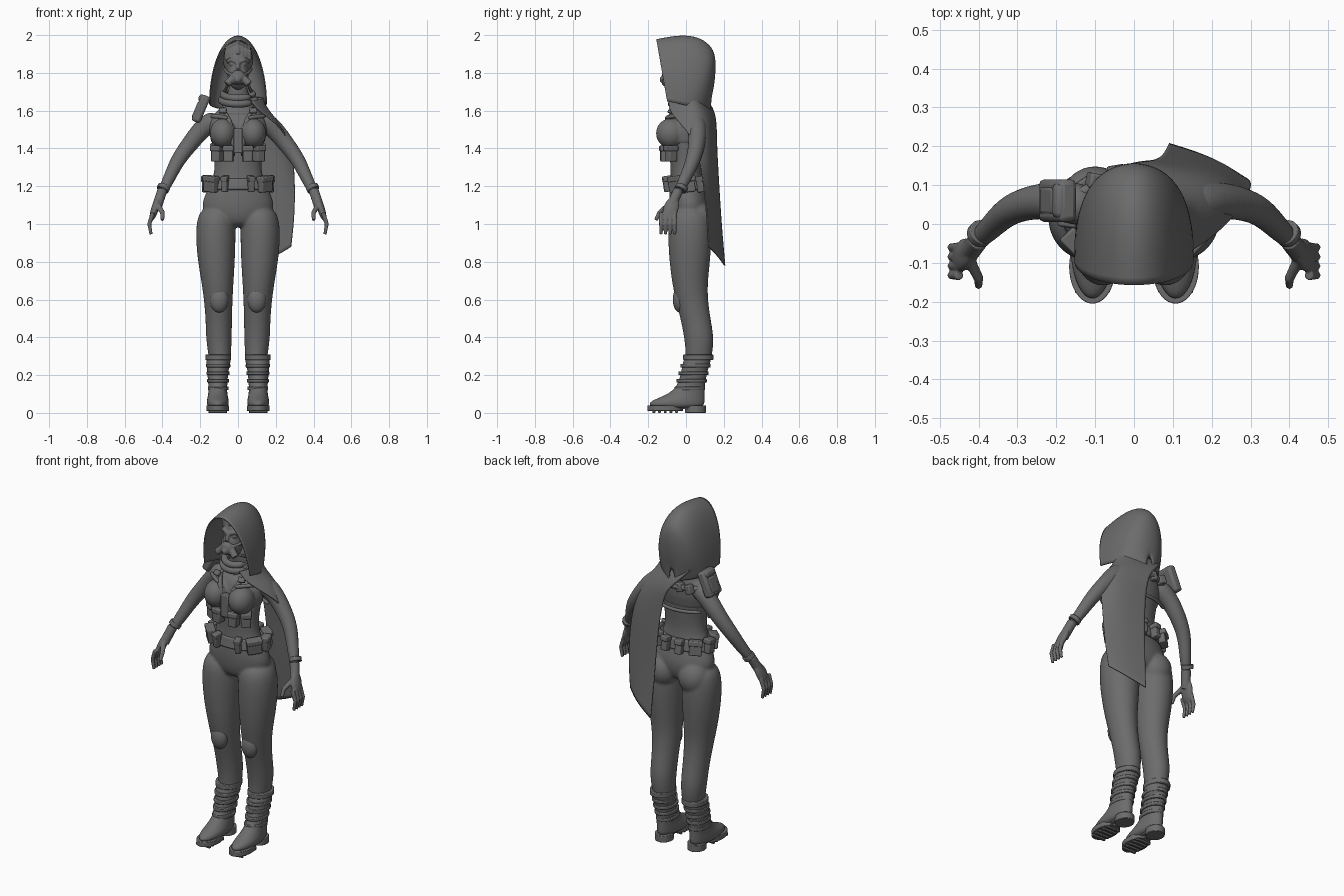
import bpy, bmesh, math
from mathutils import Vector, Matrix, Euler

if "Cube" in bpy.data.objects:
    bpy.data.objects.remove(bpy.data.objects["Cube"])

grey = bpy.data.materials.new("plain_grey")
grey.use_nodes = True
grey.diffuse_color = (.15, .15, .15, 1)
grey.node_tree.nodes["Principled BSDF"].inputs["Base Color"].default_value = grey.diffuse_color


def skin(bm, rings):
    """Join rings of vertices with quads and cap both ends."""
    count = len(rings[0])
    for low, high in zip(rings, rings[1:]):
        for i in range(count):
            following = (i + 1) % count
            bm.faces.new((low[i], low[following], high[following], high[i]))
    bm.faces.new(rings[0])
    bm.faces.new(rings[-1])


def ring(bm, centre, across, along, sides):
    angles = [math.tau * i / sides for i in range(sides)]
    return [bm.verts.new(centre + across * math.cos(angle) + along * math.sin(angle)) for angle in angles]


def loft(bm, sections, x=0, sides=20):
    """Stack level ellipses given as height, depth position, half width, half depth."""
    skin(bm, [ring(bm, Vector((x, y, z)), Vector((half_width, 0, 0)), Vector((0, half_depth, 0)), sides)
              for z, y, half_width, half_depth in sections])


def band(bm, x, y, z, half_width, half_depth, height):
    """Flat elliptical hoop standing on height z."""
    loft(bm, [(z, y, half_width, half_depth), (z + height, y, half_width, half_depth)], x, sides=40)


def tube(bm, path, start, end=None, side=1, sides=12):
    """Sweep a circle along a path, tapering from the start to the end radius."""
    end = end or start
    points = [Vector((x * side, y, z)) for x, y, z in path]
    last = len(points) - 1
    rings = []
    for i, point in enumerate(points):
        tangent = (points[min(i + 1, last)] - points[max(i - 1, 0)]).normalized()
        helper = Vector((0, 1, 0)) if abs(tangent.y) < .8 else Vector((1, 0, 0))
        across = tangent.cross(helper).normalized()
        radius = start + (end - start) * i / last
        rings.append(ring(bm, point, across * radius, tangent.cross(across) * radius, sides))
    skin(bm, rings)


def blob(bm, centre, size, turn=(0, 0, 0)):
    placement = Matrix.LocRotScale(Vector(centre), Euler(turn), Vector(size))
    bmesh.ops.create_uvsphere(bm, u_segments=24, v_segments=16, radius=1, matrix=placement)


def box(bm, centre, size, turn=(0, 0, 0)):
    placement = Matrix.LocRotScale(Vector(centre), Euler(turn), Vector(size))
    bmesh.ops.create_cube(bm, size=1, matrix=placement)


def sheet(bm, rows):
    grid = [[bm.verts.new(point) for point in row] for row in rows]
    for upper, lower in zip(grid, grid[1:]):
        for i in range(len(upper) - 1):
            bm.faces.new((upper[i], upper[i + 1], lower[i + 1], lower[i]))


def finish(bm, name, subdivide=0, voxel=0, mirror=False, bevel=0, thickness=0):
    """Turn the mesh into an object with its modifiers and shading."""
    bmesh.ops.recalc_face_normals(bm, faces=bm.faces)
    mesh = bpy.data.meshes.new(name)
    bm.to_mesh(mesh)
    bm.free()
    mesh.materials.append(grey)
    part = bpy.data.objects.new(name, mesh)
    bpy.context.collection.objects.link(part)
    if mirror:
        part.modifiers.new("mirror", 'MIRROR')
    if bevel:
        modifier = part.modifiers.new("bevel", 'BEVEL')
        modifier.width, modifier.segments = bevel, 2
    if subdivide:
        modifier = part.modifiers.new("subdivide", 'SUBSURF')
        modifier.levels = modifier.render_levels = subdivide
        modifier.boundary_smooth = 'PRESERVE_CORNERS'
    if voxel:
        modifier = part.modifiers.new("merge", 'REMESH')
        modifier.mode, modifier.voxel_size, modifier.use_smooth_shade = 'VOXEL', voxel, True
        modifier = part.modifiers.new("relax", 'SMOOTH')
        modifier.factor, modifier.iterations = .5, 6
    if thickness:
        modifier = part.modifiers.new("thickness", 'SOLIDIFY')
        modifier.thickness, modifier.offset = thickness, 0
    if subdivide or voxel:
        mesh.shade_smooth()
    else:
        bpy.ops.object.select_all(action='DESELECT')
        part.select_set(True)
        bpy.context.view_layer.objects.active = part
        bpy.ops.object.shade_smooth_by_angle(angle=math.radians(35))


# Body: torso, legs, seat and arms merged into one skin
bm = bmesh.new()
loft(bm, [(.98, .02, .09, .07), (1.03, .02, .17, .1), (1.1, .02, .2, .11), (1.17, .01, .17, .1),
          (1.27, 0, .12, .08), (1.38, 0, .13, .09), (1.5, .01, .15, .09), (1.57, .03, .14, .08),
          (1.61, .04, .1, .06), (1.65, .03, .06, .05), (1.76, .01, .05, .05)])
leg = [(1.1, .02, .09, .1), (.98, .02, .11, .12), (.8, .02, .1, .11), (.65, .02, .08, .09),
       (.5, .05, .07, .08), (.4, .07, .07, .08), (.3, .07, .06, .07), (.2, .05, .05, .06)]
arm = [(.1, .04, 1.56), (.18, .06, 1.52), (.25, .06, 1.43), (.32, .04, 1.34), (.36, 0, 1.25), (.41, -.05, 1.15)]
for side in (1, -1):
    # each leg ring sits further out the wider it is, so the inner gap stays narrow
    rings = [ring(bm, Vector((side * (.07 + .45 * width), y, z)), Vector((width, 0, 0)), Vector((0, depth, 0)), 20)
             for z, y, width, depth in leg]
    skin(bm, rings)
    blob(bm, centre=(.1 * side, .06, 1.02), size=(.09, .09, .1))
    tube(bm, arm, start=.06, end=.027, side=side, sides=16)
finish(bm, "body", subdivide=2, voxel=.008)

# Hands with four fingers and a thumb
bm = bmesh.new()
for side in (1, -1):
    tube(bm, [(.4, -.04, 1.18), (.43, -.08, 1.09)], start=.027, side=side)
    blob(bm, centre=(.44 * side, -.08, 1.08), size=(.02, .04, .07), turn=(-.3, -.3 * side, 0))
    for finger in range(4):
        y = -.06 - .024 * finger
        tube(bm, [(.45, y, 1.06), (.47, y, 1), (.46, y, .945)], start=.013, end=.009, side=side)
    tube(bm, [(.43, -.08, 1.11), (.4, -.14, 1.06), (.4, -.16, 1.02)], start=.016, end=.01, side=side)
finish(bm, "hands", voxel=.004)

# Glove cuffs
bm = bmesh.new()
tube(bm, [(.39, -.02, 1.2), (.4, -.03, 1.18)], start=.034, sides=24)
finish(bm, "glove_cuffs", mirror=True, bevel=.003)

# Cropped vest over the chest
bm = bmesh.new()
loft(bm, [(1.37, 0, .14, .09), (1.5, .01, .16, .1), (1.56, .02, .15, .09), (1.6, .03, .11, .07)])
for side in (1, -1):
    blob(bm, centre=(.08 * side, -.08, 1.48), size=(.07, .08, .08))
finish(bm, "vest", subdivide=1, voxel=.007)

# Chest harness straps and buckles
bm = bmesh.new()
tube(bm, [(.08, 0, 1.62), (.07, -.08, 1.59), (.03, -.12, 1.52), (.02, -.11, 1.35)], start=.015)
tube(bm, [(.15, -.04, 1.57), (.1, -.08, 1.57), (.05, -.11, 1.56)], start=.012)
finish(bm, "harness_straps", subdivide=1, mirror=True)
bm = bmesh.new()
box(bm, centre=(0, -.11, 1.44), size=(.05, .04, .13))
for side in (1, -1):
    box(bm, centre=(.08 * side, -.08, 1.6), size=(.04, .02, .03), turn=(-.6, 0, .3 * side))
finish(bm, "harness_buckles", bevel=.005)

# Rib pouches with flaps
bm = bmesh.new()
for x, y, turn in ((.05, -.11, .1), (.11, -.08, .6)):
    box(bm, centre=(x, y, 1.37), size=(.05, .05, .08), turn=(0, 0, turn))
    box(bm, centre=(x, y, 1.4), size=(.06, .06, .03), turn=(0, 0, turn))
finish(bm, "rib_pouches", mirror=True, bevel=.006)

# Back straps bowed around the vest, with clips
bm = bmesh.new()
for z, radius in ((1.42, .01), (1.56, .016)):
    tube(bm, [(.03 * i, .12 - .002 * i * i, z) for i in range(-5, 6)], start=radius)
finish(bm, "back_straps", subdivide=1)
bm = bmesh.new()
for x in (-.1, -.04):
    box(bm, centre=(x, .11, 1.56), size=(.04, .04, .05), turn=(0, .3, -.2))
finish(bm, "back_clips", bevel=.006)

# Belt and its pouches, placed around the ellipse by angle
bm = bmesh.new()
loft(bm, [(1.18, .01, .17, .11), (1.24, .01, .15, .1)], sides=48)
finish(bm, "belt", bevel=.006)
bm = bmesh.new()
for degrees, width in ((24, .03), (58, .08), (95, .05), (132, .07), (165, .04)):
    angle = math.radians(degrees)
    facing = math.atan2(math.sin(angle), 1.6 * math.cos(angle))
    x, y = .17 * math.sin(angle), .01 - .12 * math.cos(angle)
    tilt = (.15 * math.cos(facing), -.15 * math.sin(facing), facing)
    box(bm, centre=(x, y, 1.21), size=(width, .04, .08), turn=tilt)
    box(bm, centre=(x, y, 1.24), size=(width + .006, .05, .03), turn=tilt)
finish(bm, "belt_pouches", mirror=True, bevel=.006)

# Knee pads
bm = bmesh.new()
blob(bm, centre=(.1, -.03, .6), size=(.05, .04, .07))
finish(bm, "knee_pads", mirror=True)

# Boots, soles with treads, and straps
bm = bmesh.new()
loft(bm, [(.02, -.05, .055, .145), (.06, -.05, .06, .15), (.08, -.02, .055, .12), (.11, .01, .05, .09),
          (.15, .03, .05, .07), (.25, .05, .06, .07), (.31, .07, .065, .08)], x=.107)
finish(bm, "boots", subdivide=2, mirror=True)
bm = bmesh.new()
band(bm, x=.107, y=-.11, z=.01, half_width=.06, half_depth=.095, height=.03)
band(bm, x=.107, y=.05, z=0, half_width=.05, half_depth=.055, height=.04)
box(bm, centre=(.107, -.02, .03), size=(.07, .1, .02))
for tread in range(5):
    box(bm, centre=(.107, -.17 + .03 * tread, .01), size=(.09, .015, .02))
finish(bm, "boot_soles", mirror=True, bevel=.003)
bm = bmesh.new()
for step in range(4):
    band(bm, x=.105, y=.02 + .01 * step, z=.12 + .04 * step,
         half_width=.055 + .003 * step, half_depth=.08, height=.02)
band(bm, x=.105, y=.065, z=.28, half_width=.068, half_depth=.08, height=.03)
finish(bm, "boot_straps", mirror=True, bevel=.004)

# Head with nose, brows and eyes
bm = bmesh.new()
blob(bm, centre=(0, 0, 1.85), size=(.07, .09, .1))
blob(bm, centre=(0, -.045, 1.79), size=(.056, .06, .08))
tube(bm, [(0, -.09, 1.86), (0, -.11, 1.82)], start=.011)
for side in (1, -1):
    tube(bm, [(.01, -.09, 1.86), (.035, -.085, 1.87), (.06, -.06, 1.86)], start=.01, side=side)
    blob(bm, centre=(.03 * side, -.075, 1.845), size=(.016, .016, .01))
finish(bm, "head", voxel=.005)

# Hair swept back in strands
bm = bmesh.new()
blob(bm, centre=(0, .01, 1.87), size=(.08, .09, .095))
for strand in range(-3, 4):
    x = .02 * strand
    drop = abs(x) / 2
    tube(bm, [(x, drop - .075, 1.9 - drop), (x, -.05, 1.945 - drop), (x, 0, 1.965 - drop), (x, .06, 1.93)], start=.012)
finish(bm, "hair", voxel=.005)

# Breathing mask with side filters and straps
bm = bmesh.new()
blob(bm, centre=(0, -.1, 1.775), size=(.04, .03, .04))
blob(bm, centre=(0, -.12, 1.765), size=(.02, .02, .02))
for side in (1, -1):
    tube(bm, [(.03, -.1, 1.77), (.06, -.11, 1.74)], start=.02, side=side, sides=16)
    for z, rise in ((1.79, .03), (1.75, -.05)):
        tube(bm, [(.03, -.1, z), (.056, -.06, z + rise / 3), (.07, 0, z + rise)], start=.009, side=side)
finish(bm, "breathing_mask", voxel=.004)

# Neck scarf in two open coils, rising to the back
bm = bmesh.new()
for radius, z in ((.08, 1.665), (.09, 1.635)):
    angles = [math.radians(degrees) for degrees in range(-150, 151, 25)]
    tube(bm, [(radius * math.sin(a), .01 - radius * math.cos(a), z + .02 - .02 * math.cos(a)) for a in angles], start=.02)
finish(bm, "neck_scarf", subdivide=2)

# Hood: half-ellipse arches from the rim to the nape, under a crown line of y, z
crown = [(-.157, 1.977), (-.08, 1.993), (0, 2), (.08, 1.985), (.14, 1.935), (.157, 1.87), (.15, 1.75), (.13, 1.66)]
bm = bmesh.new()
rows = []
for i, (y, z) in enumerate(crown):
    back = i / (len(crown) - 1)
    foot_y, foot_z, half_width = .23 * back - .1, 1.65 - .05 * back, .15 - .13 * back ** 4
    sweep = [math.pi * k / 14 for k in range(15)]
    rows.append([(half_width * math.cos(a), foot_y + (y - foot_y) * math.sin(a),
                  foot_z + (z - foot_z) * math.sin(a)) for a in sweep])
sheet(bm, rows)
finish(bm, "hood", subdivide=2, thickness=.007)

# Cape over the left shoulder: two edges, with a bulge that fades from shoulder to hem
outer = [(.07, -.09, 1.65), (.11, -.09, 1.6), (.21, -.03, 1.53), (.28, .05, 1.44), (.3, .09, 1.26), (.3, .11, 1.05), (.28, .12, .88)]
inner = [(-.1, .1, 1.67), (-.05, .145, 1.61), (.02, .16, 1.54), (.05, .16, 1.43), (.07, .17, 1.25), (.08, .185, 1), (.09, .205, .78)]
bm = bmesh.new()
rows = []
for i, (start, end) in enumerate(zip(outer, inner)):
    bulge = Vector((.15, .05, .01)) * max(.1, 1 - i / 5)
    rows.append([Vector(start).lerp(Vector(end), k / 4) + bulge * math.sin(math.pi * k / 4) for k in range(5)])
sheet(bm, rows)
finish(bm, "cape", subdivide=3, thickness=.007)

# Right shoulder pad leaning in towards the neck
bm = bmesh.new()
lean = (0, .4, 0)
box(bm, centre=(-.197, .06, 1.61), size=(.05, .11, .15), turn=lean)
box(bm, centre=(-.21, .06, 1.6), size=(.04, .08, .1), turn=lean)
box(bm, centre=(-.18, .06, 1.66), size=(.06, .09, .04), turn=lean)
finish(bm, "shoulder_pad", bevel=.014)
